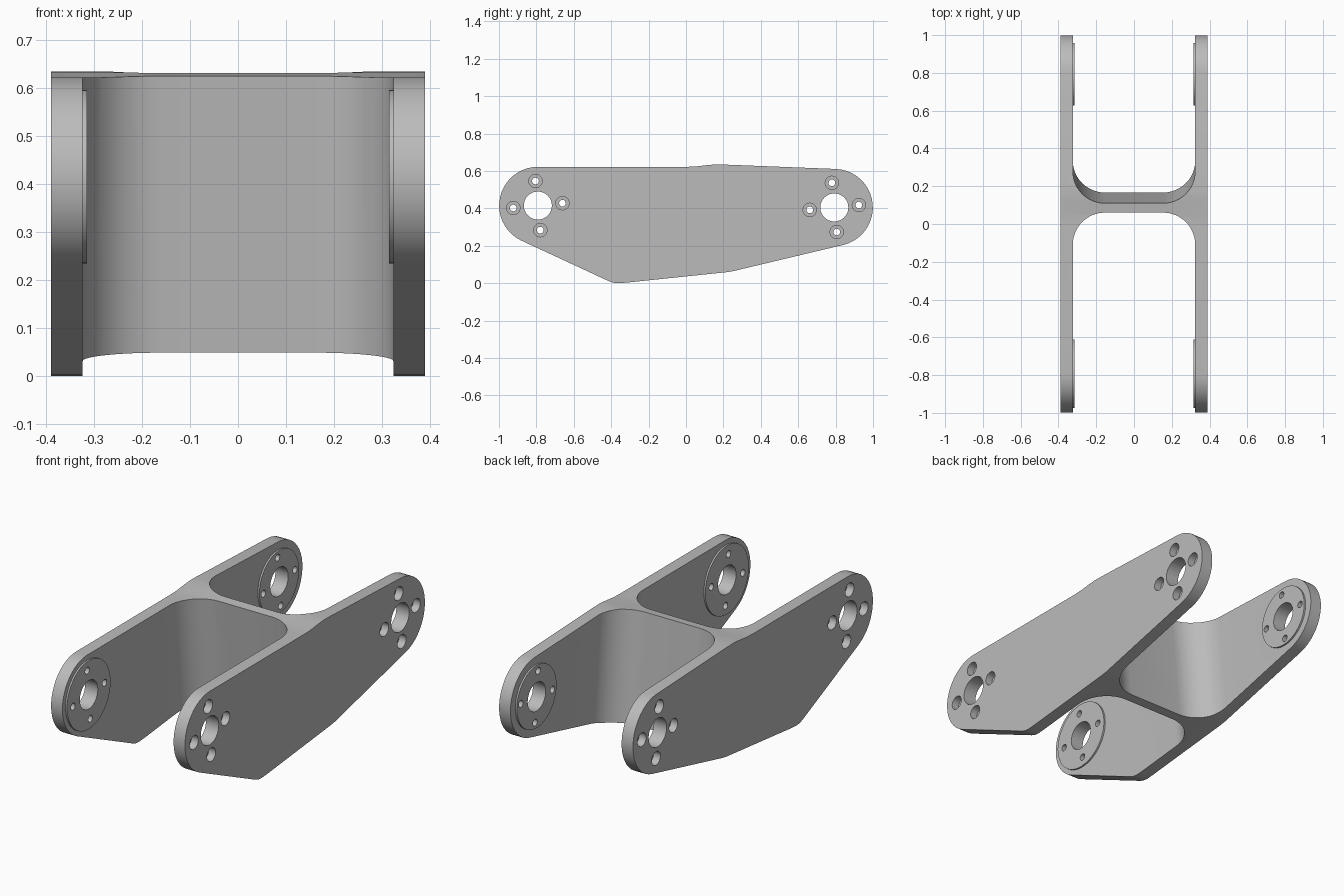
import bpy, bmesh
from math import sin, cos, pi, radians
from mathutils import Vector

cube = bpy.data.objects.get("Cube")
if cube:
    bpy.data.objects.remove(cube)

HALF_W, INNER, BOSS_FACE = 0.39, 0.324, 0.315
TILT = radians(5.6)

metal = bpy.data.materials.new("plain grey metal")
metal.use_nodes = True
GREY = (0.5, 0.5, 0.5, 1)
metal.diffuse_color = GREY
metal.node_tree.nodes["Principled BSDF"].inputs["Base Color"].default_value = GREY


def arc(cu, cv, r, start, end, n):
    angles = [radians(start + (end - start) * i / n) for i in range(n + 1)]
    return [(cu + r * cos(a), cv + r * sin(a)) for a in angles]


def prism(name, points, vec):
    """Extrude a closed outline along a vector."""
    bm = bmesh.new()
    face = bm.faces.new([bm.verts.new(p) for p in points])
    ext = bmesh.ops.extrude_face_region(bm, geom=[face])
    moved = [v for v in ext["geom"] if isinstance(v, bmesh.types.BMVert)]
    bmesh.ops.translate(bm, verts=moved, vec=vec)
    bmesh.ops.recalc_face_normals(bm, faces=bm.faces)
    mesh = bpy.data.meshes.new(name)
    bm.to_mesh(mesh)
    bm.free()
    mesh.materials.append(metal)
    obj = bpy.data.objects.new(name, mesh)
    bpy.context.collection.objects.link(obj)
    return obj


def cylinder_x(name, y, z, r, x0, x1, n=32):
    ring = arc(y, z, r, 0, 360 * (n - 1) / n, n - 1)
    return prism(name, [(x0, u, v) for u, v in ring], (x1 - x0, 0, 0))


def combine(target, tool, operation):
    """Apply a boolean and discard its tool."""
    tool.hide_render = True
    mod = target.modifiers.new(operation, "BOOLEAN")
    mod.operation, mod.object, mod.solver = operation, tool, "EXACT"
    bpy.context.view_layer.objects.active = target
    bpy.ops.object.modifier_apply(modifier=mod.name)
    bpy.data.objects.remove(tool)


# Side outline: rounded ends, gentle top hump and angled belly
FRONT, BACK = (-0.792, 0.415), (0.793, 0.405)
outline = arc(*FRONT, 0.207, 90, 244, 20)
outline += [(-0.415, 0.012), (-0.39, 0.003), (-0.36, 0), (-0.31, 0.004), (0.21, 0.058), (0.25, 0.064)]
outline += arc(*BACK, 0.206, -77, 87, 20)
outline += [(0.21, 0.634), (0.16, 0.635), (0.12, 0.632), (0.05, 0.624), (0, 0.622)]
link = prism("link_arm_body", [(-HALF_W, y, z) for y, z in outline], (2 * HALF_W, 0, 0))

# Rounded slots on both sides of the tilted cross web
R = 0.17
for wall, side in ((0.06, -1), (0.11, 1)):
    corner = arc(INNER - R, R, R, -90, 0, 12)
    half = corner + [(INNER, 1.5)]
    plan = half + [(-x, d) for x, d in reversed(half)]
    lean = sin(TILT) / cos(TILT)
    bottom = -0.1
    shift = (0.63 - bottom) * lean
    slot = prism("slot_cutter", [(x, wall + shift + side * d, bottom) for x, d in plan],
                 (0, -lean, 1))
    combine(link, slot, "DIFFERENCE")

# Mounting bosses, axle holes and counterbored screw holes
for s in (-1, 1):
    for (y, z), boss_r in ((FRONT, 0.181), (BACK, 0.165)):
        combine(link, cylinder_x("boss", y, z, boss_r, s * BOSS_FACE, s * 0.35, 48), "UNION")
        combine(link, cylinder_x("axle_cutter", y, z, 0.075, s * 0.25, s * 0.45), "DIFFERENCE")
        for k in range(4):
            a = TILT + k * pi / 2
            hy, hz = y + 0.132 * cos(a), z + 0.132 * sin(a)
            combine(link, cylinder_x("screw_cutter", hy, hz, 0.018, s * 0.25, s * 0.45, 16), "DIFFERENCE")
            combine(link, cylinder_x("bore_cutter", hy, hz, 0.036, s * 0.35, s * 0.45, 20), "DIFFERENCE")

bpy.ops.object.select_all(action="DESELECT")
link.select_set(True)
bpy.context.view_layer.objects.active = link
bpy.ops.object.shade_smooth_by_angle(angle=radians(25))
